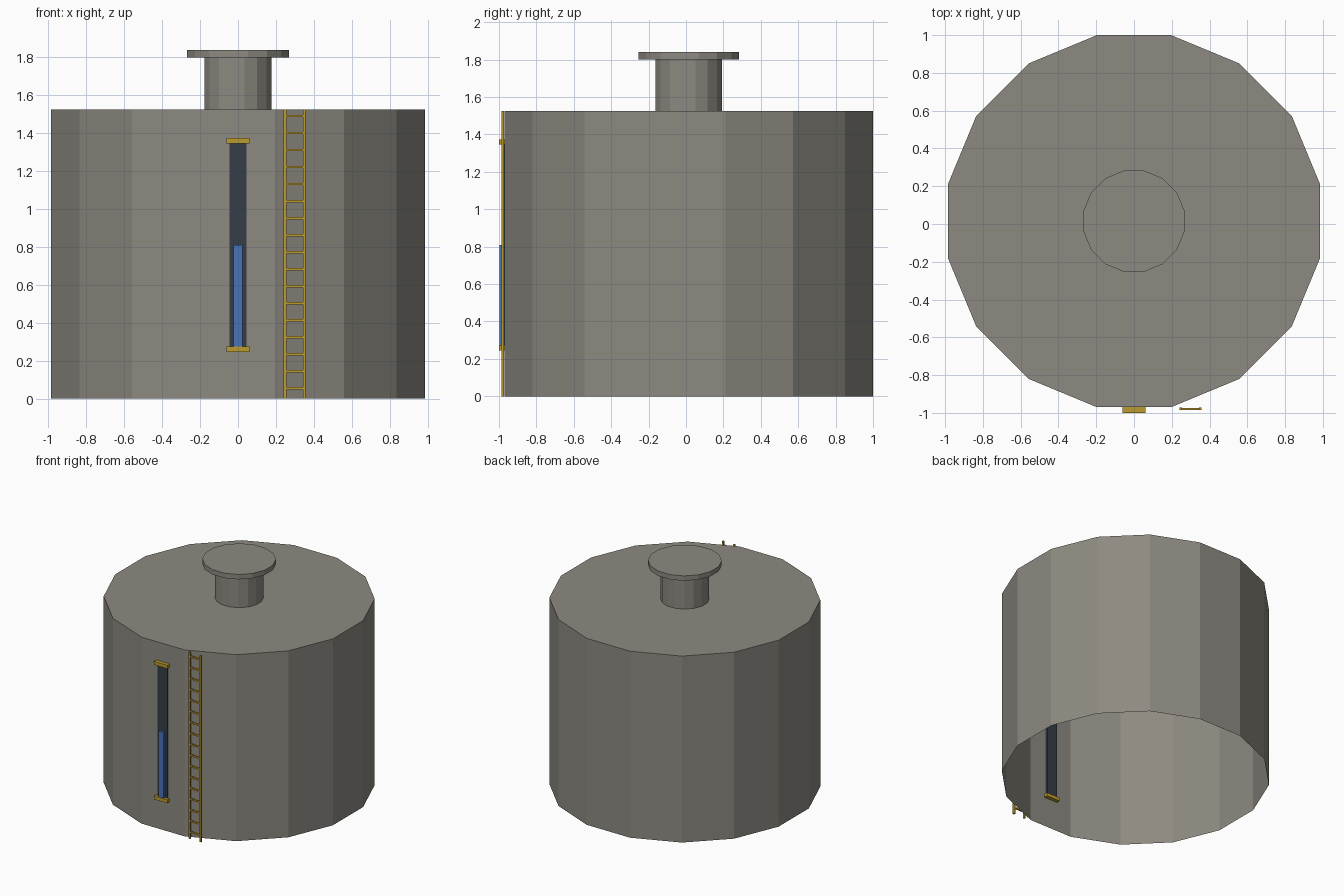
import bpy, bmesh, math
from mathutils import Matrix

cube = bpy.data.objects.get("Cube")
if cube:
    bpy.data.objects.remove(cube, do_unlink=True)

SIDES = 16
CENTER_Y = 0.015
WALL_Y = -0.97


def material(name, rgb):
    mat = bpy.data.materials.new(name)
    mat.use_nodes = True
    color = (*rgb, 1.0)
    mat.diffuse_color = color
    bsdf = next(n for n in mat.node_tree.nodes if n.type == 'BSDF_PRINCIPLED')
    bsdf.inputs["Base Color"].default_value = color
    return mat


CONCRETE = material("warm grey", (0.27, 0.255, 0.22))
YELLOW = material("safety yellow", (0.50, 0.33, 0.025))
GLASS = material("dark glass", (0.035, 0.047, 0.063))
LIQUID = material("liquid blue", (0.065, 0.17, 0.50))


def finish(name, bm, mat):
    mesh = bpy.data.meshes.new(name)
    bm.to_mesh(mesh)
    bm.free()
    mesh.materials.append(mat)
    obj = bpy.data.objects.new(name, mesh)
    bpy.context.collection.objects.link(obj)
    return obj


def drum(name, apothem, z0, z1, open_bottom=False):
    """Faceted cylinder with a flat side facing the front."""
    bm = bmesh.new()
    radius = apothem / math.cos(math.pi / SIDES)
    place = (Matrix.Translation((0, CENTER_Y, (z0 + z1) / 2))
             @ Matrix.Rotation(math.pi / SIDES, 4, 'Z'))
    bmesh.ops.create_cone(bm, cap_ends=True, segments=SIDES, radius1=radius,
                          radius2=radius, depth=z1 - z0, matrix=place)
    # Turn by half a side if a corner, not a flat, faces the front
    if abs(max(v.co.x for v in bm.verts) - apothem) > 0.001:
        bmesh.ops.rotate(bm, verts=bm.verts, cent=(0, CENTER_Y, 0),
                         matrix=Matrix.Rotation(math.pi / SIDES, 3, 'Z'))
    if open_bottom:
        bm.normal_update()
        caps = [f for f in bm.faces if f.normal.z < -0.9]
        bmesh.ops.delete(bm, geom=caps, context='FACES')
    return finish(name, bm, CONCRETE)


def add_box(bm, x, y, z):
    """Box from (min, max) pairs."""
    spans = (x, y, z)
    mid = [(a + b) / 2 for a, b in spans]
    size = [b - a for a, b in spans]
    bmesh.ops.create_cube(bm, size=1, matrix=Matrix.Translation(mid)
                          @ Matrix.Diagonal((*size, 1)))


def box(name, x, y, z, mat):
    bm = bmesh.new()
    add_box(bm, x, y, z)
    return finish(name, bm, mat)


# Tank shell, open underneath, with the filler neck and its lid
TOP = 1.525
drum("tank_shell", 0.985, 0, TOP, open_bottom=True)
drum("filler_neck", 0.177, TOP, 1.80, open_bottom=True)
drum("filler_lid", 0.268, 1.80, 1.84)

# Level gauge set through the front wall
box("gauge_glass", (-0.046, 0.046), (WALL_Y - 0.007, WALL_Y + 0.02),
    (0.26, 1.36), GLASS)
box("gauge_liquid", (-0.024, 0.024), (WALL_Y - 0.026, WALL_Y),
    (0.26, 0.81), LIQUID)
for name, z in (("gauge_bottom_bracket", 0.26), ("gauge_top_bracket", 1.36)):
    box(name, (-0.061, 0.061), (WALL_Y - 0.03, WALL_Y + 0.03),
        (z - 0.014, z + 0.014), YELLOW)

# Ladder beside the gauge
LADDER_X, HALF, RAIL = 0.299, 0.051, 0.007
LADDER_Y = -0.979
bm = bmesh.new()
for side in (-1, 1):
    rail_x = LADDER_X + side * HALF
    add_box(bm, (rail_x - RAIL, rail_x + RAIL),
            (LADDER_Y - RAIL, LADDER_Y + RAIL), (0, TOP))
finish("ladder_rails", bm, YELLOW)

bm = bmesh.new()
for i in range(17):
    z = 0.055 + i * 0.0897
    add_box(bm, (LADDER_X - HALF, LADDER_X + HALF),
            (LADDER_Y - 0.006, LADDER_Y + 0.006), (z - 0.006, z + 0.006))
finish("ladder_rungs", bm, YELLOW)
